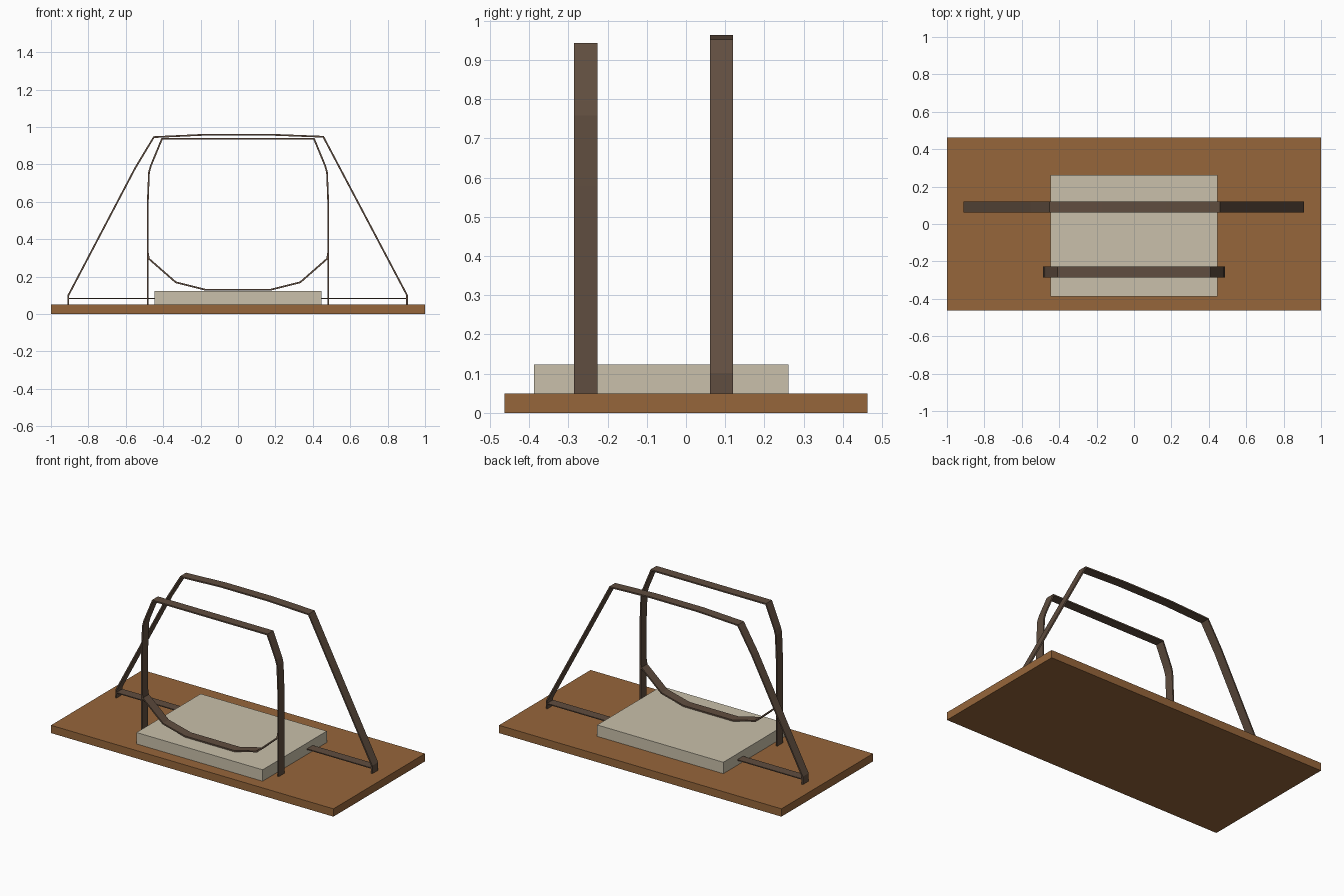
import bpy
import bmesh
from mathutils import Vector

if "Cube" in bpy.data.objects:
    bpy.data.objects.remove(bpy.data.objects["Cube"])


def material(name, rgb):
    m = bpy.data.materials.new(name)
    m.diffuse_color = (*rgb, 1)
    m.use_nodes = True
    m.node_tree.nodes["Principled BSDF"].inputs["Base Color"].default_value = m.diffuse_color
    return m


WOOD = material("warm wood", (0.305, 0.133, 0.043))
STONE = material("pale stone", (0.585, 0.53, 0.405))
METAL = material("dark bronze", (0.117, 0.075, 0.05))


def finish(name, bm, mat):
    bmesh.ops.recalc_face_normals(bm, faces=bm.faces)
    mesh = bpy.data.meshes.new(name)
    bm.to_mesh(mesh)
    bm.free()
    mesh.materials.append(mat)
    ob = bpy.data.objects.new(name, mesh)
    bpy.context.collection.objects.link(ob)


def box(name, lo, hi, mat):
    bm = bmesh.new()
    bmesh.ops.create_cube(bm, size=1)
    for v in bm.verts:
        v.co = [l + (c + 0.5) * (h - l) for l, h, c in zip(lo, hi, v.co)]
    finish(name, bm, mat)


def strap(name, path, y0, y1, mat, thick=0.009):
    """Flat bar that follows an x-z path with mitred corners."""
    pts = [Vector(p) for p in path]
    bm = bmesh.new()
    rings = []
    for i, p in enumerate(pts):
        dirs = []
        if i > 0:
            dirs.append((p - pts[i - 1]).normalized())
        if i < len(pts) - 1:
            dirs.append((pts[i + 1] - p).normalized())
        t = sum(dirs, Vector((0, 0))).normalized()
        n = Vector((-t.y, t.x)) * (thick / 2 / t.dot(dirs[0]))
        a, b = p + n, p - n
        rings.append([bm.verts.new(c) for c in (
            (a.x, y0, a.y), (a.x, y1, a.y), (b.x, y1, b.y), (b.x, y0, b.y))])
    for r, s in zip(rings, rings[1:]):
        for k in range(4):
            j = (k + 1) % 4
            bm.faces.new((r[k], r[j], s[j], s[k]))
    bm.faces.new(rings[0])
    bm.faces.new(rings[-1])
    finish(name, bm, mat)


def mirrored(half):
    """Complete a left-hand path with its right-hand reflection."""
    return half + [(-x, z) for x, z in reversed(half)]


# Board and raised slab
box("base_board", (-1, -0.463, 0), (1, 0.463, 0.05), WOOD)
box("slab", (-0.447, -0.388, 0.05), (0.446, 0.261, 0.123), STONE)

# Front hoop with its sagging lower strap
FRONT = (-0.285, -0.226)
strap("front_hoop", mirrored([(-0.483, 0.05), (-0.483, 0.58), (-0.476, 0.757),
                              (-0.466, 0.793), (-0.406, 0.938)]), *FRONT, METAL)
strap("front_lower_strap", mirrored([(-0.483, 0.335), (-0.477, 0.296),
                                     (-0.333, 0.17), (-0.175, 0.13)]), *FRONT, METAL)

# Rear splayed hoop and its floor rail
REAR = (0.061, 0.120)
strap("rear_hoop", [(-0.907, 0.05), (-0.907, 0.1), (-0.55, 0.78), (-0.45, 0.946),
                    (-0.17, 0.959), (0.17, 0.959), (0.456, 0.948),
                    (0.904, 0.1), (0.904, 0.05)], *REAR, METAL)
strap("rear_floor_rail", [(-0.907, 0.083), (0.904, 0.083)], *REAR, METAL, 0.006)
